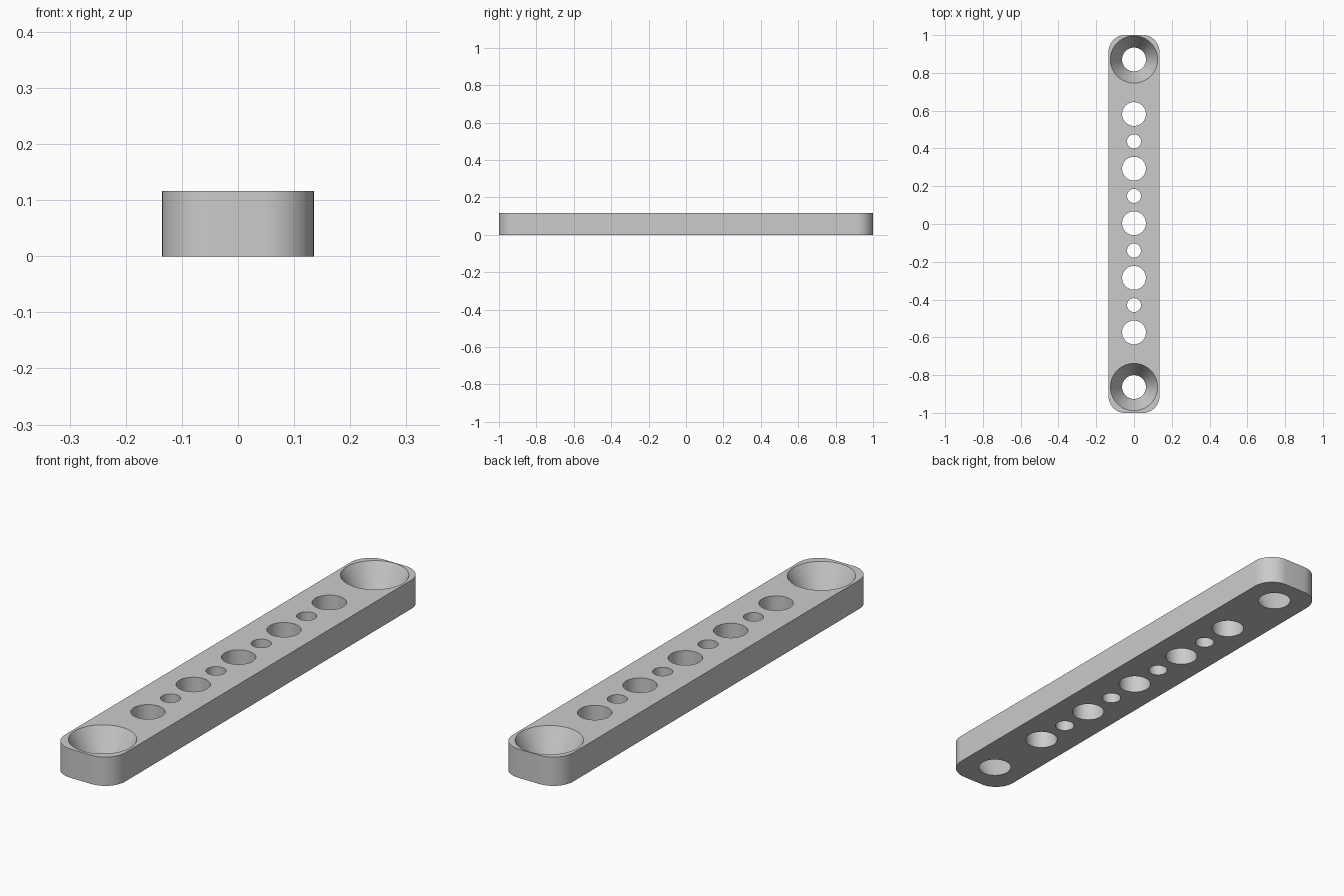
import bpy, bmesh, math
from mathutils import Matrix

cube = bpy.data.objects.get("Cube")
if cube:
    bpy.data.objects.remove(cube, do_unlink=True)

WIDTH, LENGTH, HEIGHT = 0.27, 2.0, 0.116
CORNER = 0.088
PITCH, SHIFT = 0.289, 0.004
BOLT_R, PIN_R, SINK_R = 0.063, 0.037, 0.125
OVER = 0.02

grey = bpy.data.materials.new("plain grey")
grey.use_nodes = True
colour = (0.6, 0.6, 0.6, 1)
grey.diffuse_color = colour
grey.node_tree.nodes["Principled BSDF"].inputs["Base Color"].default_value = colour


def make_object(name, bm):
    mesh = bpy.data.meshes.new(name)
    bmesh.ops.recalc_face_normals(bm, faces=bm.faces)
    bm.to_mesh(mesh)
    bm.free()
    mesh.materials.append(grey)
    obj = bpy.data.objects.new(name, mesh)
    bpy.context.collection.objects.link(obj)
    return obj


# Bar with rounded vertical corners
bm = bmesh.new()
bmesh.ops.create_cube(bm, size=1, matrix=Matrix.Translation((0, 0, HEIGHT / 2))
                      @ Matrix.Diagonal((WIDTH, LENGTH, HEIGHT, 1)))
uprights = [e for e in bm.edges
            if abs(e.verts[0].co.z - e.verts[1].co.z) > HEIGHT / 2]
bmesh.ops.bevel(bm, geom=uprights, offset=CORNER, segments=12, profile=0.5,
                affect='EDGES')
bar = make_object("drilled_bar", bm)

# Drills for all the holes
bm = bmesh.new()


def drill(y, bottom_r, top_r):
    extra = (top_r - bottom_r) * OVER / HEIGHT
    bmesh.ops.create_cone(bm, cap_ends=True, segments=64,
                          radius1=bottom_r - extra, radius2=top_r + extra,
                          depth=HEIGHT + 2 * OVER,
                          matrix=Matrix.Translation((0, y, HEIGHT / 2)))


for i in range(-2, 3):
    drill(SHIFT + i * PITCH, BOLT_R, BOLT_R)
for i in range(-2, 2):
    drill(SHIFT + (i + 0.5) * PITCH, PIN_R, PIN_R)
for i in (-3, 3):
    drill(SHIFT + i * PITCH, BOLT_R, SINK_R)
drills = make_object("hole_cutter", bm)
drills.hide_render = True

# Cut the holes, then discard the drills
cut = bar.modifiers.new("holes", 'BOOLEAN')
cut.operation = 'DIFFERENCE'
cut.solver = 'EXACT'
cut.object = drills
bpy.ops.object.select_all(action='DESELECT')
bar.select_set(True)
bpy.context.view_layer.objects.active = bar
bpy.ops.object.modifier_apply(modifier=cut.name)
bpy.data.objects.remove(drills, do_unlink=True)

bpy.ops.object.shade_smooth_by_angle(angle=math.radians(30))
